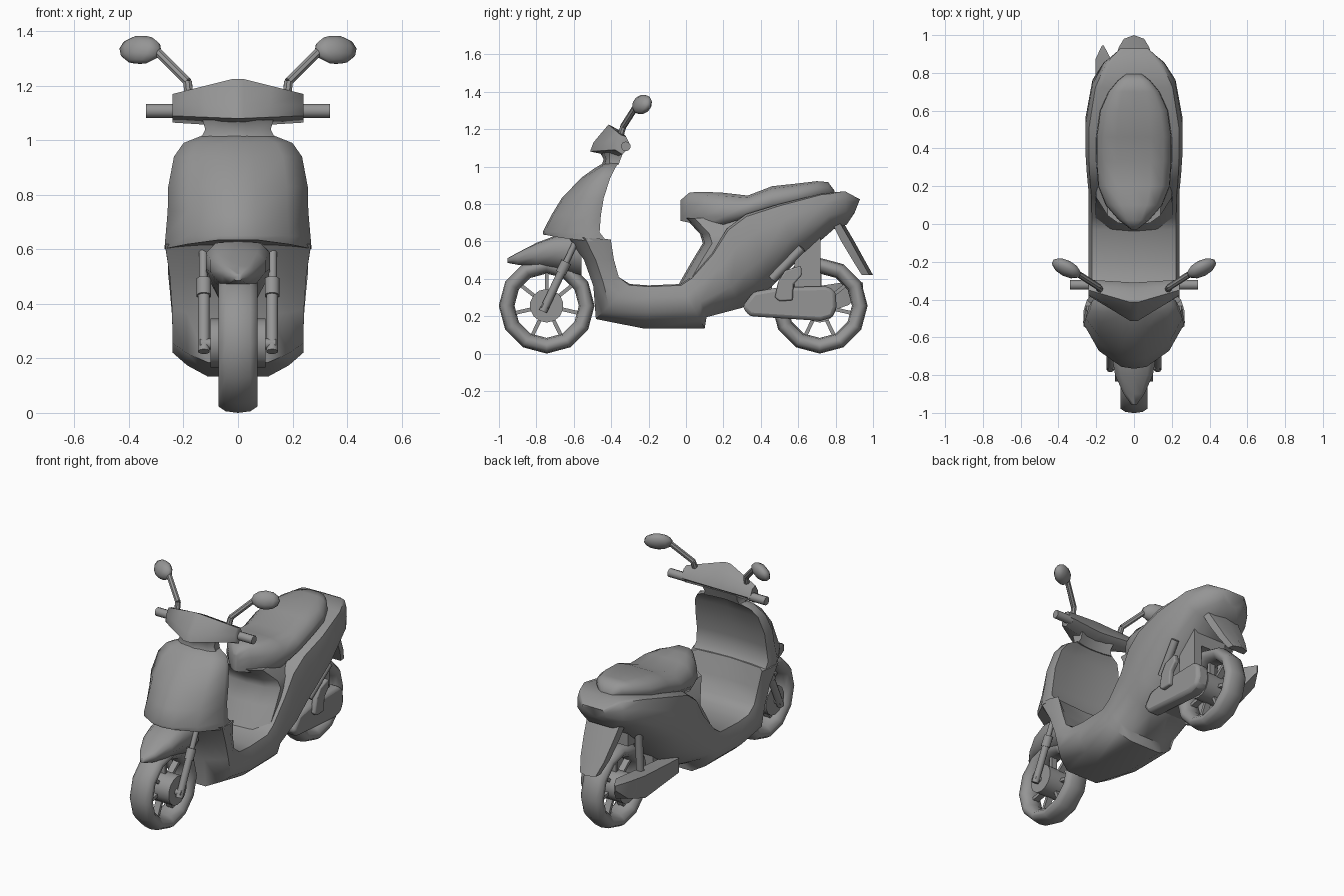
import bpy, bmesh, math
from mathutils import Vector, Matrix

if "Cube" in bpy.data.objects:
    bpy.data.objects.remove(bpy.data.objects["Cube"])

grey = bpy.data.materials.new("plain grey")
grey.diffuse_color = (0.3, 0.3, 0.3, 1)
grey.use_nodes = True
grey.node_tree.nodes["Principled BSDF"].inputs["Base Color"].default_value = grey.diffuse_color


def finish(name, bm, angle=40):
    bmesh.ops.recalc_face_normals(bm, faces=bm.faces[:])
    me = bpy.data.meshes.new(name)
    bm.to_mesh(me)
    bm.free()
    me.materials.append(grey)
    for p in me.polygons:
        p.use_smooth = True
    me.set_sharp_from_angle(angle=math.radians(angle))
    ob = bpy.data.objects.new(name, me)
    bpy.context.collection.objects.link(ob)
    return ob


def loft(name, rings, angle=40, closed=False):
    """Skin a row of equal-length rings; cap the ends unless the row is closed."""
    bm = bmesh.new()
    rows = [[bm.verts.new(p) for p in r] for r in rings]
    n = len(rows[0])
    pairs = list(zip(rows, rows[1:])) + ([(rows[-1], rows[0])] if closed else [])
    for a, b in pairs:
        for i in range(n):
            j = (i + 1) % n
            bm.faces.new((a[i], a[j], b[j], b[i]))
    if not closed:
        bm.faces.new(rows[0])
        bm.faces.new(rows[-1])
    return finish(name, bm, angle)


def mirrored(half):
    """Complete a half ring that starts and ends on x = 0."""
    return half + [(-x, y, z) for x, y, z in half[-2:0:-1]]


def body_ring(bottom, top, w, shape):
    b, t = Vector((0, *bottom)), Vector((0, *top))
    return mirrored([tuple(b.lerp(t, h) + Vector((w * f, 0, 0))) for f, h in shape])


def tube(name, pts, r, sides=10):
    bm = bmesh.new()
    for a, b in zip(pts, pts[1:]):
        a, b = Vector(a), Vector(b)
        d = b - a
        m = Matrix.Translation((a + b) / 2) @ d.to_track_quat('Z', 'Y').to_matrix().to_4x4()
        bmesh.ops.create_cone(bm, cap_ends=True, segments=sides, radius1=r, radius2=r,
                              depth=d.length, matrix=m)
    return finish(name, bm)


def prism(name, outline, x0, x1, bevel=0.0):
    ob = loft(name, [[(x, y, z) for y, z in outline] for x in (x0, x1)])
    if bevel:
        m = ob.modifiers.new("rounding", 'BEVEL')
        m.width, m.segments = bevel, 2
    return ob


# Wheels: faceted tyre, drum hub and spokes
def wheel(label, cy, cz, segs=12):
    section = [(0, .256), (.045, .25), (.072, .232), (.07, .205), (.045, .18), (0, .172),
               (-.045, .18), (-.07, .205), (-.072, .232), (-.045, .25)]
    rings = []
    for i in range(segs):
        a = 2 * math.pi * i / segs
        rings.append([(x, cy + r * math.sin(a), cz + r * math.cos(a)) for x, r in section])
    loft(label + "_tyre", rings, 70, closed=True)
    tube(label + "_drum", [(-.1, cy, cz), (.1, cy, cz)], .09, 14)
    bm = bmesh.new()
    for i in range(7):
        a = 2 * math.pi * i / 7
        m = (Matrix.Translation((0, cy, cz)) @ Matrix.Rotation(a, 4, 'X')
             @ Matrix.Translation((0, 0, .13)) @ Matrix.Diagonal((.04, .02, .12, 1)))
        bmesh.ops.create_cube(bm, size=1, matrix=m)
    finish(label + "_spokes", bm)


wheel("front", -.745, .256)
wheel("rear", .715, .256)

# One shell: lower shield down to the floor, then sweeping up into the tail
def hull(dip):
    return [(0, 0), (.46, 0), (.78, .18), (1, .38), (1, .72), (.93, .97),
            (.8, 1 - dip * .7), (0, 1 - dip)]


stations = [((-.63, .625), (-.395, .61), .268, .22), ((-.545, .5), (-.38, .5), .25, .13),
            ((-.495, .36), (-.355, .41), .242, .04), ((-.482, .185), (-.30, .372), .24, 0),
            ((-.22, .133), (-.2, .365), .24, 0), ((.1, .135), (-.03, .372), .24, 0),
            ((.11, .195), (.03, .41), .24, 0), ((.3, .245), (.14, .54), .242, 0),
            ((.4, .31), (.22, .67), .25, 0), ((.46, .36), (.32, .745), .256, 0),
            ((.6, .5), (.5, .80), .257, 0), ((.79, .665), (.72, .855), .22, 0),
            ((.86, .69), (.85, .868), .16, 0), ((.9, .75), (.93, .825), .08, 0)]
loft("floor_and_tail", [body_ring(b, t, w, hull(d)) for b, t, w, d in stations], 55)


# Leg shield, its lower edge rising toward the nose
def shield_ring(z, front, side, back, w, rise=0.0):
    mid = front + (side - front) * .4
    return mirrored([(0, front, z + rise), (.25 * w, front + .01, z + rise),
                     (.7 * w, mid, z + rise * .5), (w, side, z), (.94 * w, back, z),
                     (.55 * w, back - .012, z), (0, back - .018, z)])


loft("leg_shield", [shield_ring(*s) for s in (
    (.602, -.762, -.52, -.425, .27, .033), (.648, -.766, -.53, -.462, .266, .002),
    (.74, -.72, -.515, -.455, .258),
    (.83, -.665, -.50, -.44, .256), (.94, -.56, -.46, -.405, .235),
    (.99, -.49, -.43, -.38, .2), (1.02, -.44, -.40, -.36, .125))], 60)


# Seat base and seat
def base_ring(z, front, w, back):
    return mirrored([(0, front, z), (.6 * w, front + .01, z), (w, front + .05, z),
                     (w, back, z), (0, back, z)])


loft("seat_base", [base_ring(*s) for s in (
    (.36, -.045, .205, .25), (.5, .035, .205, .35), (.59, .09, .2, .42), (.64, .075, .19, .42),
    (.725, -.005, .14, .42))], 55)
cushion = [(0, 0), (.85, 0), (1, .25), (.98, .6), (.78, .9), (.45, 1), (0, 1)]
loft("seat", [body_ring((y, b), (y, t), w, cushion) for y, w, b, t in (
    (-.03, .015, .71, .82), (.02, .08, .70, .862), (.1, .15, .69, .865), (.2, .19, .69, .86),
    (.33, .2, .73, .845), (.46, .2, .77, .895), (.6, .18, .80, .91),
    (.7, .135, .83, .922), (.76, .085, .845, .917), (.795, .04, .85, .87))], 55)

# Front mudguard
guard = [(0, 0), (.6, 0), (1, .4), (1, .75), (.7, .96), (0, 1)]
loft("front_mudguard", [body_ring((y, b), (y, t), w, guard) for y, w, b, t in (
    (-.955, .015, .485, .51), (-.9, .055, .475, .54), (-.8, .1, .465, .592),
    (-.7, .117, .46, .63), (-.56, .117, .42, .64))], 60)

# Handlebar cowl and steering neck
centre = [(-.525, 1.08), (-.505, 1.13), (-.42, 1.23), (-.345, 1.19), (-.31, 1.1), (-.38, 1.05)]
end = [(-.38, 1.09), (-.375, 1.13), (-.35, 1.17), (-.32, 1.16), (-.295, 1.11), (-.34, 1.065)]
loft("handlebar_cowl", [[(x, *Vector(c).lerp(Vector(e), abs(x) / .24)) for c, e in zip(centre, end)]
                        for x in (-.24, -.12, -.02, .02, .12, .24)], 70)
loft("steering_neck", [shield_ring(*s) for s in (
    (1.01, -.45, -.41, -.36, .135), (1.04, -.44, -.41, -.35, .12), (1.075, -.46, -.41, -.335, .13))], 60)

# Paired parts: grips, mirrors, fork legs
for side, s in (("right", 1), ("left", -1)):
    tube(side + "_grip", [(s * .22, -.322, 1.108), (s * .338, -.322, 1.108)], .026)
    tube(side + "_mirror_stem", [(s * .18, -.35, 1.165), (s * .185, -.335, 1.215),
                                 (s * .295, -.265, 1.325)], .017, 8)
    bm = bmesh.new()
    bmesh.ops.create_uvsphere(bm, u_segments=10, v_segments=6, radius=1,
                              matrix=Matrix.Translation((s * .358, -.235, 1.332))
                              @ Matrix.Rotation(s * math.radians(27), 4, 'Z')
                              @ Matrix.Rotation(math.radians(-25), 4, 'X')
                              @ Matrix.Diagonal((.085, .04, .055, 1)))
    finish(side + "_mirror", bm, 60)
    tube(side + "_fork_lower", [(s * .125, -.765, .225), (s * .125, -.64, .49)], .022)
    tube(side + "_fork_collar", [(s * .125, -.67, .43), (s * .125, -.64, .49)], .028)
    tube(side + "_fork_upper", [(s * .127, -.645, .48), (s * .127, -.57, .64)], .016)

tube("front_axle", [(-.14, -.755, .253), (.14, -.755, .253)], .02)
tube("rear_axle", [(-.15, .715, .256), (.15, .715, .256)], .02)
tube("right_damper", [(.17, .46, .40), (.2, .62, .565)], .024)
tube("left_damper", [(-.13, .64, .33), (-.13, .66, .62)], .024)

# Engine, inner rear guard, drive case, kick lever, air box
prism("engine_block", [(.25, .26), (.46, .26), (.46, .42), (.28, .42)], -.09, .09)
prism("inner_rear_guard", [(.45, .44), (.55, .51), (.72, .525), (.72, .63), (.5, .58)], -.1, .1)
prism("drive_case", [(.30, .25), (.34, .2), (.72, .175), (.785, .195), (.805, .25),
                     (.8, .33), (.76, .36), (.5, .355), (.36, .33)], .09, .18, .02)
prism("kick_lever", [(.475, .3), (.5, .28), (.57, .285), (.575, .37), (.62, .42), (.615, .47),
                     (.53, .445), (.495, .39)], .17, .205, .008)
prism("air_box", [(.58, .34), (.72, .34), (.72, .64), (.58, .60)], .08, .135)

# Silencer with a tapered end
loft("silencer", [[(x0, y, z0), (x1, y, z0 + .02), (x1, y, z1), (x0, y, z1)]
                  for y, x0, x1, z0, z1 in (
    (.34, -.11, -.19, .22, .33), (.7, -.11, -.205, .2, .36), (.87, -.12, -.205, .26, .385),
    (.945, -.16, -.17, .33, .38))])

# Rear mudguard flap hanging from the tail
loft("rear_flap", [mirrored([(0, f, z), (w, f, z), (w * .9, b - .02, z), (0, b, z)])
                   for z, f, b, w in ((.72, .77, .83, .13), (.6, .83, .9, .11),
                                      (.5, .89, .955, .09), (.42, .94, 1.0, .06))])
